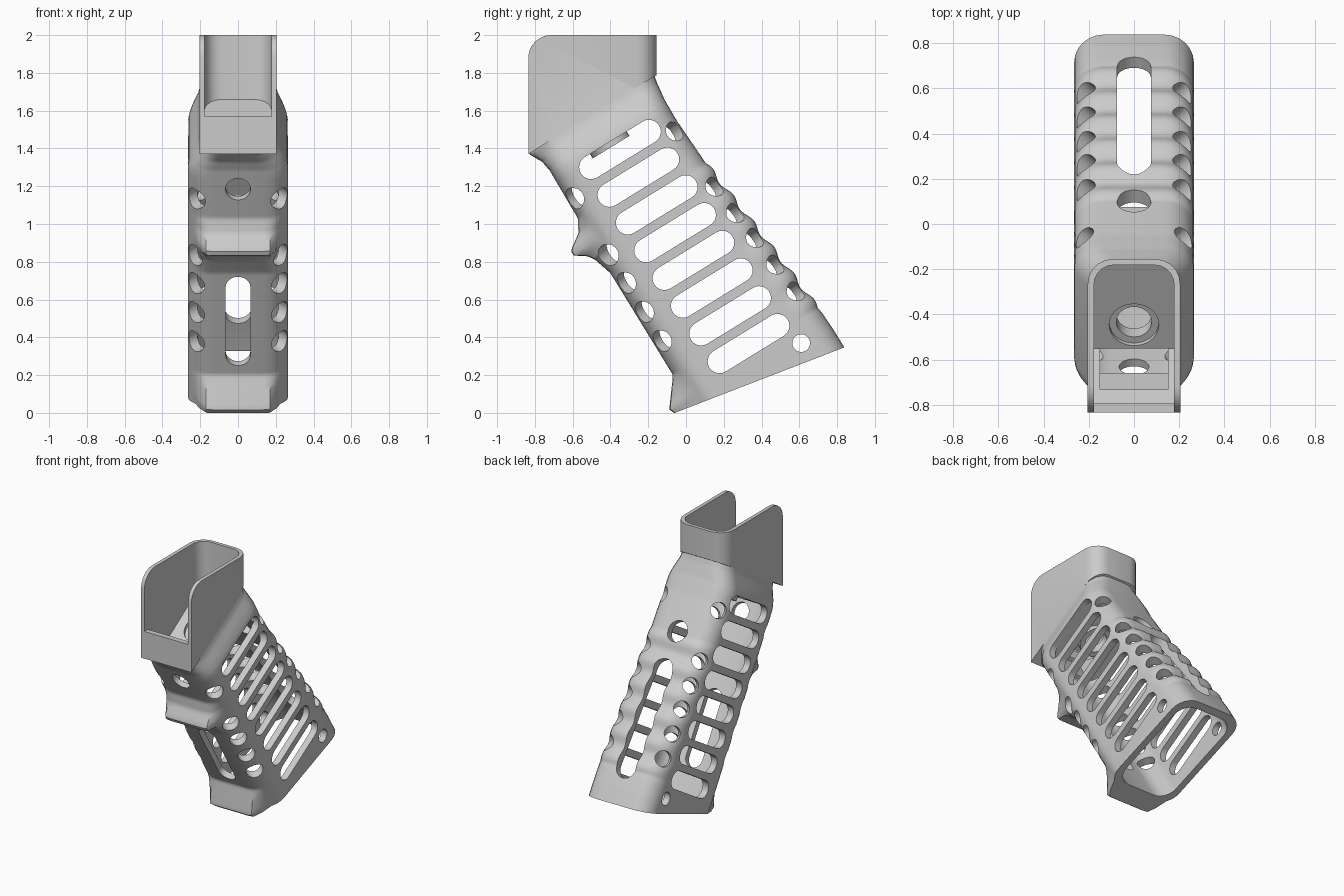
import bpy, bmesh
from math import sin, cos, pi, radians, sqrt
from mathutils import Vector

if "Cube" in bpy.data.objects:
    bpy.data.objects.remove(bpy.data.objects["Cube"])

# Tilted frame: t runs up the slanted front of the handle, u runs front to back
def P(x, t, u):
    return Vector((x, 0.054 - 0.523 * t + 0.852 * u, 0.852 * t + 0.523 * u))

def lerp(table, t):
    for (a, p), (b, q) in zip(table, table[1:]):
        if t <= b:
            return p + (q - p) * max(0, (t - a) / (b - a))
    return table[-1][1]

def make(name, bm):
    bmesh.ops.recalc_face_normals(bm, faces=bm.faces)
    me = bpy.data.meshes.new(name)
    bm.to_mesh(me)
    bm.free()
    ob = bpy.data.objects.new(name, me)
    bpy.context.collection.objects.link(ob)
    return ob

def boolean(target, cutter, op='DIFFERENCE'):
    m = target.modifiers.new('b', 'BOOLEAN')
    m.operation, m.solver, m.object = op, 'EXACT', cutter
    bpy.context.view_layer.objects.active = target
    bpy.ops.object.modifier_apply(modifier=m.name)
    bpy.data.objects.remove(cutter)

def skin(bm, rings):
    rows = [[bm.verts.new(p) for p in r] for r in rings]
    n = len(rows[0])
    for a, b in zip(rows, rows[1:]):
        for i in range(n):
            bm.faces.new((a[i], a[(i + 1) % n], b[(i + 1) % n], b[i]))
    bm.faces.new(rows[0])
    bm.faces.new(rows[-1])

def prism(bm, pts, f, a, b):
    skin(bm, [[f(p, q, h) for p, q in pts] for h in (a, b)])

def stadium(c0, c1, half, r, n=12):
    # rounded slot outline, long along the second coordinate
    pts = []
    for s in (1, -1):
        for i in range(n + 1):
            a = pi * i / n
            pts.append((c0 + s * r * cos(a), c1 + s * (half + r * sin(a))))
    return pts

def circle(c0, c1, r, n=28):
    return [(c0 + r * cos(2 * pi * i / n), c1 + r * sin(2 * pi * i / n)) for i in range(n)]

# Handle measurements along t: back depth, front swell, half width
DEPTH = [(-.2, .85), (0, .85), (.1, .845), (.628, .792), (1.109, .735), (1.375, .722),
         (1.5, .725), (1.6, .738), (1.65, .748), (1.7, .743)]
SWELL = [(-.2, .09), (.05, .095), (.09, .112), (.155, .062), (.235, 0), (.868, 0), (.969, .031),
         (1.007, .055), (1.05, .118), (1.08, .116), (1.136, .035), (1.204, -.005), (1.5, -.01),
         (1.56, 0), (1.632, .038), (1.7, -.006)]
WIDTH = [(1.45, .265), (1.49, .259), (1.53, .245), (1.6, .214), (1.64, .204), (1.7, .2)]

def section(t, w, front, back, swell, r=.13):
    half = []
    for i in range(7):
        a = pi / 2 * i / 6
        k = (1, 1, .6, 0, 0, 0, 0)[i]
        half.append((w - r + r * sin(a), front + r * (1 - cos(a)) - swell * k))
    for i in range(7):
        a = pi / 2 * i / 6
        half.append((w - r + r * cos(a), back - r + r * sin(a)))
    return [P(x, t, u) for x, u in half] + [P(-x, t, u) for x, u in reversed(half)]

def ripple(t):
    return -.011 * cos(2 * pi * (t - .272) / .174) if .13 < t < 1.11 else 0

# Outer handle shell, trimmed by the sloping base
bm = bmesh.new()
ts = [-.2 + .0125 * i for i in range(153)]
skin(bm, [section(t, lerp(WIDTH, t), 0, lerp(DEPTH, t) + ripple(t), lerp(SWELL, t)) for t in ts])
bmesh.ops.recalc_face_normals(bm, faces=bm.faces)
cut = bmesh.ops.bisect_plane(bm, geom=bm.verts[:] + bm.edges[:] + bm.faces[:],
                             plane_co=(0, -.06, 0), plane_no=(0, .34, -.88), clear_outer=True)
bmesh.ops.holes_fill(bm, edges=[e for e in bm.edges if e.is_boundary], sides=0)
grip = make('grip_body', bm)

# Upper collar: rounded plan cut by a side profile
def plan(w, front, back, r):
    arc = [(w - r + r * cos(pi / 2 * i / 5), back - r + r * sin(pi / 2 * i / 5)) for i in range(6)]
    half = [(w, front)] + arc
    return half + [(-x, y) for x, y in reversed(half)]

up = lambda p, q, h: Vector((p, q, h))
side = lambda p, q, h: Vector((h, p, q))

def plan_and_profile(name, plan_pts, profile):
    bm = bmesh.new()
    prism(bm, plan_pts, up, 1.2, 2.3)
    ob = make(name, bm)
    bm = bmesh.new()
    prism(bm, profile, side, -.5, .5)
    boolean(ob, make('profile_cutter', bm), 'INTERSECT')
    return ob

corner = [(-.715 - .12 * sin(pi / 2 * i / 6), 1.88 + .12 * cos(pi / 2 * i / 6)) for i in range(7)]
collar = plan_and_profile('collar', plan(.205, -.835, -.155, .11),
                          [(-.835, 1.37), (-.1, 1.822), (-.1, 2)] + corner)
boolean(grip, collar, 'UNION')

# Hollow interior of the handle
bm = bmesh.new()
skin(bm, [section(t, .217, .045, lerp(DEPTH, t) - .055, 0, .11)
          for t in [-.3 + .059 * i for i in range(31)] if t <= 1.472])
boolean(grip, make('inside_cutter', bm))

# Collar cavity with open front and sloping floor
cavity = plan_and_profile('cavity_cutter', plan(.178, -1.1, -.181, .09),
                          [(-1, 1.57), (-.795, 1.57), (-.795, 1.48), (-.55, 1.42),
                           (-.1, 1.712), (-.1, 2.2), (-1, 2.2)])
boolean(grip, cavity)

# Passage in front of the floor, down into the handle
across = lambda p, q, h: P(h, p, q)
bm = bmesh.new()
prism(bm, [(1.42, .066), (1.66, .066), (1.66, .228), (1.42, .228)], across, -.15, .15)
boolean(grip, make('passage_cutter', bm))

# Side slots and the small pin hole
bm = bmesh.new()
for k in range(8):
    prism(bm, stadium(1.40 - .176 * k, .386 + .006 * k, .18, .063), across, -.5, .5)
prism(bm, circle(.024, .667, .047), across, -.5, .5)
boolean(grip, make('slot_cutter', bm))

# Diagonal holes along the four long corners
bm = bmesh.new()
D = sqrt(.5)
for s in (1, -1):
    for t in (1.306, .956, .781, .6, .42):
        prism(bm, circle(t, 0, .06),
              lambda p, q, h: P(s * (.2 + D * (h + q)), p, .07 + D * (q - h)), -.12, .2)
    for t in (1.33, .969, .793, .626, .449, .272):
        u0 = lerp(DEPTH, t) - .065
        prism(bm, circle(t, 0, .055),
              lambda p, q, h: P(s * (.2 + D * (h + q)), p, u0 + D * (h - q)), -.12, .2)
boolean(grip, make('corner_hole_cutter', bm))

# Slots and round holes in the front and back, screw hole in the floor
through = lambda p, q, h: P(p, q, h)
bm = bmesh.new()
prism(bm, stadium(0, .57, .21, .066), through, -.2, .25)
prism(bm, circle(0, 1.385, .066), through, -.2, .15)
prism(bm, stadium(0, .495, .35, .075), through, .6, 1.1)
prism(bm, circle(0, 1.117, .075), through, .6, 1.1)
prism(bm, circle(0, .352, .11), lambda p, q, h: P(p, h, q), 1.42, 1.6)
boolean(grip, make('front_back_cutter', bm))

# Screw boss set into the floor hole
bm = bmesh.new()
n = 32
rows = [[bm.verts.new(P(r * cos(2 * pi * i / n), t, .352 + r * sin(2 * pi * i / n))) for i in range(n)]
        for r, t in ((.114, 1.435), (.114, 1.505), (.078, 1.505), (.078, 1.435))]
for a, b in zip(rows, rows[1:] + rows[:1]):
    for i in range(n):
        bm.faces.new((a[i], a[(i + 1) % n], b[(i + 1) % n], b[i]))
boss = make('screw_boss', bm)

# Smooth shading with crisp edges
for ob in (grip, boss):
    bpy.ops.object.select_all(action='DESELECT')
    ob.select_set(True)
    bpy.context.view_layer.objects.active = ob
    bpy.ops.object.shade_smooth_by_angle(angle=radians(32))
